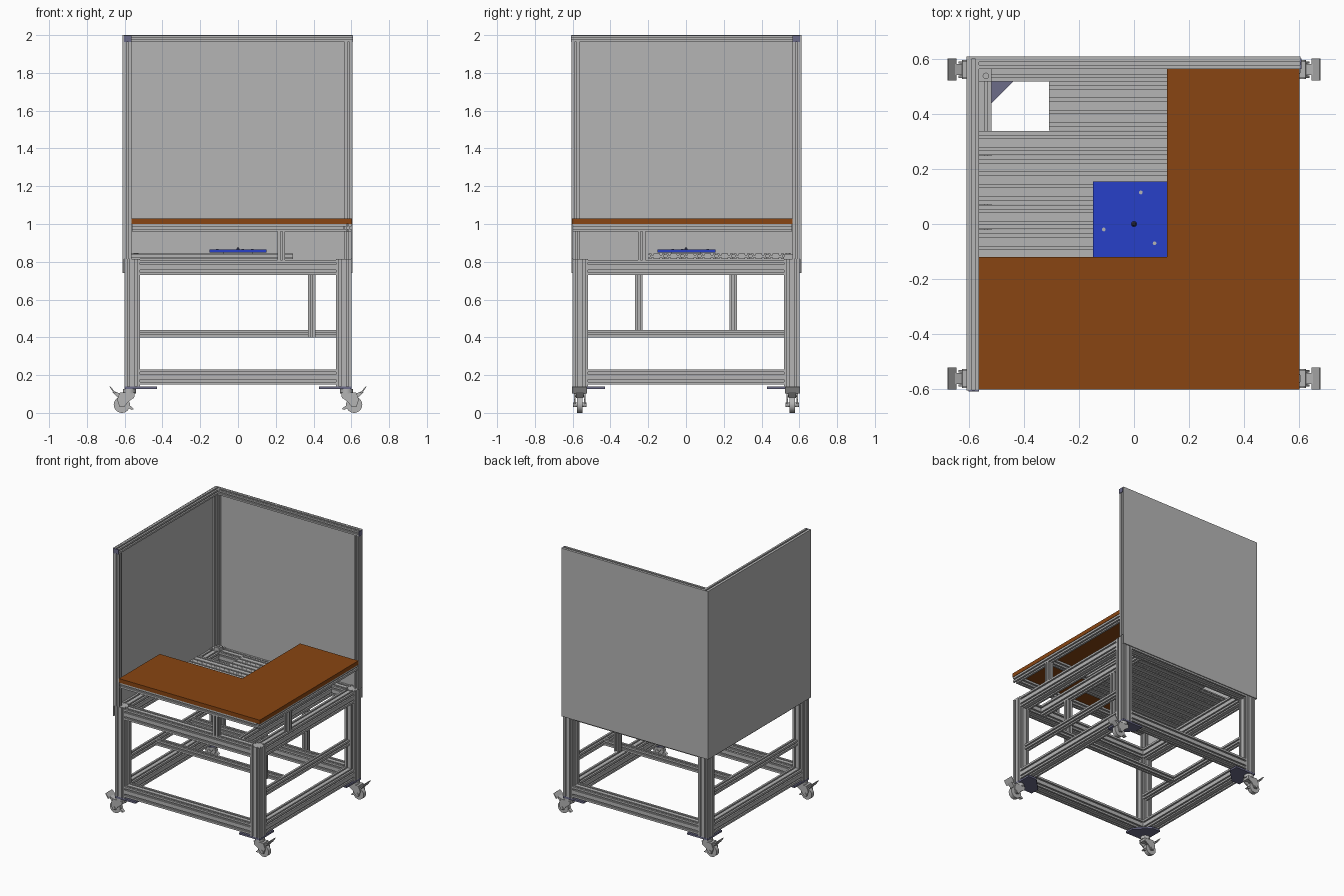
import bpy, bmesh, math
from mathutils import Vector, Matrix

cube = bpy.data.objects.get("Cube")
if cube:
    bpy.data.objects.remove(cube, do_unlink=True)


def material(name, rgb):
    m = bpy.data.materials.new(name)
    m.use_nodes = True
    m.diffuse_color = (*rgb, 1)
    m.node_tree.nodes["Principled BSDF"].inputs["Base Color"].default_value = (*rgb, 1)
    return m


GREY = material("aluminium grey", (0.46, 0.46, 0.46))
BROWN = material("wood brown", (0.25, 0.06, 0.006))
BLUE = material("plate blue", (0.02, 0.05, 0.58))
SLATE = material("bracket slate", (0.15, 0.15, 0.25))
DARK = material("pin dark", (0.03, 0.03, 0.06))


def finish(bm, name, mat, smooth=False):
    bmesh.ops.recalc_face_normals(bm, faces=bm.faces)
    me = bpy.data.meshes.new(name)
    bm.to_mesh(me)
    bm.free()
    me.materials.append(mat)
    ob = bpy.data.objects.new(name, me)
    bpy.context.collection.objects.link(ob)
    if smooth:
        bpy.ops.object.select_all(action='DESELECT')
        ob.select_set(True)
        bpy.context.view_layer.objects.active = ob
        bpy.ops.object.shade_smooth_by_angle(angle=math.radians(35))
    return ob


def prism(name, points, direction, mat):
    """Extrude a closed planar outline along a vector."""
    bm = bmesh.new()
    face = bm.faces.new([bm.verts.new(p) for p in points])
    out = bmesh.ops.extrude_face_region(bm, geom=[face])
    verts = [g for g in out["geom"] if isinstance(g, bmesh.types.BMVert)]
    bmesh.ops.translate(bm, verts=verts, vec=direction)
    return finish(bm, name, mat)


def box(name, lo, hi, mat=GREY):
    bm = bmesh.new()
    bmesh.ops.create_cube(bm, size=1)
    for v in bm.verts:
        v.co = Vector([lo[i] if v.co[i] < 0 else hi[i] for i in range(3)])
    return finish(bm, name, mat)


def cylinder(name, centre, r, depth, axis, mat=GREY, r2=None, seg=28):
    bm = bmesh.new()
    bmesh.ops.create_cone(bm, cap_ends=True, segments=seg, radius1=r,
                          radius2=r if r2 is None else r2, depth=depth)
    rot = Vector((0, 0, 1)).rotation_difference(Vector(axis)).to_matrix().to_4x4()
    bm.transform(Matrix.Translation(centre) @ rot)
    return finish(bm, name, mat, True)


def slotted_side(a, b, pitch=0.04, width=0.011, depth=0.011):
    """Points from a towards b with T-slot style grooves cut inward."""
    d = (b - a).normalized()
    inward = Vector((-d.y, d.x))
    length = (b - a).length
    count = max(1, round(length / pitch))
    pts = [a]
    for i in range(count):
        mid = a + d * (length * (i + 0.5) / count)
        left, right = mid - d * width / 2, mid + d * width / 2
        pts += [left, left + inward * depth, right + inward * depth, right]
    return pts


def beam(name, lo, hi, axis, depth=0.011):
    """Slotted aluminium profile filling the box lo-hi along one axis."""
    u, v = [i for i in range(3) if i != axis]
    c = [Vector((lo[u], lo[v])), Vector((hi[u], lo[v])),
         Vector((hi[u], hi[v])), Vector((lo[u], hi[v]))]
    pts = []
    for i in range(4):
        for p in slotted_side(c[i], c[(i + 1) % 4], depth=depth):
            q = [0, 0, 0]
            q[u], q[v], q[axis] = p.x, p.y, lo[axis]
            pts.append(q)
    step = [0, 0, 0]
    step[axis] = hi[axis] - lo[axis]
    return prism(name, pts, step, GREY)


def span(s, a, b):
    return sorted((s * a, s * b))


# Base frame: corner posts with rails between them
IN, OUT = 0.52, 0.6
for sx in (-1, 1):
    x0, x1 = span(sx, IN, OUT)
    for sy in (-1, 1):
        y0, y1 = span(sy, IN, OUT)
        beam("corner_post", (x0, y0, 0.14), (x1, y1, 0.815), 2)
    for z0 in (0.15, 0.73):
        beam("side_rail", (x0, -IN, z0), (x1, IN, z0 + 0.08), 1)
        beam("cross_rail", (-IN, x0, z0), (IN, x1, z0 + 0.08), 0)
    m0, m1 = span(sx, IN, 0.56)
    beam("side_middle_rail", (m0, -IN, 0.4), (m1, IN, 0.44), 1)
    c0, c1 = span(sx, 0.19, 0.23)
    beam("cross_middle_rail", (-IN, c0, 0.4), (IN, c1, 0.44), 0)
    h0, h1 = span(sx, 0.23, 0.27)
    beam("hanging_post", (0.37, h0, 0.4), (0.41, h1, 0.73), 2)
beam("hanger_rail", (0.37, -IN, 0.73), (0.41, IN, 0.81), 1)

# Slatted deck with an opening at the back left
SLATS = 8
for i in range(SLATS):
    y0 = -0.2 + i * 0.09
    start = -0.31 if i >= SLATS - 2 else -0.565
    beam("deck_slat", (start, y0 + 0.001, 0.815), (0.29, y0 + 0.09, 0.845), 0, 0.008)

# Blue mounting plate with pin and screws
box("mounting_plate", (-0.15, -0.15, 0.85), (0.15, 0.155, 0.865), BLUE)
box("plate_spacer", (-0.08, -0.08, 0.843), (0.08, 0.08, 0.852))
cylinder("centre_pin", (0, 0, 0.87), 0.01, 0.012, (0, 0, 1), DARK, 0.004)
for x, y in ((0.025, 0.115), (-0.11, -0.02), (0.075, -0.07)):
    cylinder("plate_screw", (x, y, 0.866), 0.007, 0.004, (0, 0, 1), seg=12)

# L-shaped worktop and its supports
outline = [(-0.565, -0.603), (0.603, -0.603), (0.603, 0.565),
           (0.12, 0.565), (0.12, -0.12), (-0.565, -0.12)]
prism("worktop", [(x, y, 1.0) for x, y in outline], (0, 0, 0.03), BROWN)
beam("worktop_front_rail", (-0.56, -0.6, 0.96), (0.56, -0.56, 1.0), 0)
beam("worktop_side_rail", (0.56, -0.6, 0.96), (0.6, 0.56, 1.0), 1)
beam("worktop_inner_rail", (-0.56, -0.255, 0.96), (0.56, -0.215, 1.0), 0)
beam("worktop_inner_rail", (0.21, -0.215, 0.96), (0.25, 0.56, 1.0), 1)
beam("worktop_front_post", (0.21, -0.6, 0.81), (0.25, -0.56, 0.96), 2)
beam("worktop_side_post", (0.56, -0.255, 0.81), (0.6, -0.215, 0.96), 2)

# Two tall walls: posts, top rails and outer sheets
for x, y in ((-0.605, -0.605), (-0.605, 0.565), (0.565, 0.565)):
    beam("wall_post", (x, y, 0.815), (x + 0.04, y + 0.04, 1.965), 2)
beam("left_wall_top_rail", (-0.605, -0.605, 1.963), (-0.565, 0.605, 1.999), 1)
beam("back_wall_top_rail", (-0.565, 0.565, 1.963), (0.605, 0.605, 1.999), 0)
box("left_wall_sheet", (-0.611, -0.607, 0.74), (-0.604, 0.611, 2.0))
box("back_wall_sheet", (-0.604, 0.604, 0.74), (0.607, 0.611, 2.0))
box("rail_end_cap", (-0.604, -0.61, 1.963), (-0.565, -0.605, 1.999), SLATE)
box("rail_end_cap", (0.605, 0.565, 1.963), (0.61, 0.604, 1.999), SLATE)
# Corner bracket on the base frame behind the deck opening
box("corner_bracket", (-0.565, 0.52, 0.815), (-0.52, 0.565, 0.84))
cylinder("bracket_bolt", (-0.54, 0.54, 0.843), 0.012, 0.008, (0, 0, 1), seg=12)

# Corner plates and braked casters
for sx in (-1, 1):
    for sy in (-1, 1):
        plate = [(0.6, 0.6), (0.43, 0.6), (0.43, 0.53), (0.53, 0.43), (0.6, 0.43)]
        prism("caster_plate", [(sx * x, sy * y, 0.126) for x, y in plate],
              (0, 0, 0.014), SLATE)
        yc = sy * 0.563
        cylinder("caster_swivel", (sx * 0.575, yc, 0.115), 0.034, 0.024, (0, 0, 1))
        cylinder("caster_wheel", (sx * 0.615, yc, 0.043), 0.043, 0.03, (0, 1, 0))
        cylinder("caster_axle", (sx * 0.615, yc, 0.043), 0.012, 0.07, (0, 1, 0), seg=16)
        fork = [(0.545, 0.108), (0.625, 0.108), (0.64, 0.07), (0.627, 0.03),
                (0.603, 0.03), (0.58, 0.06), (0.55, 0.08)]
        for off in (-0.03, 0.022):
            prism("caster_fork", [(sx * x, yc + off, z) for x, z in fork],
                  (0, 0.008, 0), GREY)
        crown = [(0.548, 0.085), (0.548, 0.108), (0.625, 0.108), (0.632, 0.092)]
        prism("caster_crown", [(sx * x, yc - 0.025, z) for x, z in crown],
              (0, 0.05, 0), GREY)
        arm = [(0.62, 0.1), (0.655, 0.115), (0.665, 0.11), (0.635, 0.08)]
        prism("brake_arm", [(sx * x, yc - 0.02, z) for x, z in arm], (0, 0.04, 0), GREY)
        pedal = [(0.648, 0.108), (0.676, 0.14), (0.68, 0.138), (0.656, 0.102)]
        prism("brake_pedal", [(sx * x, yc - 0.04, z) for x, z in pedal],
              (0, 0.08, 0), GREY)
        stop = [(0.59, 0.05), (0.56, 0.03), (0.55, 0.02), (0.563, 0.016), (0.595, 0.032)]
        prism("brake_stop", [(sx * x, yc - 0.012, z) for x, z in stop],
              (0, 0.024, 0), GREY)
